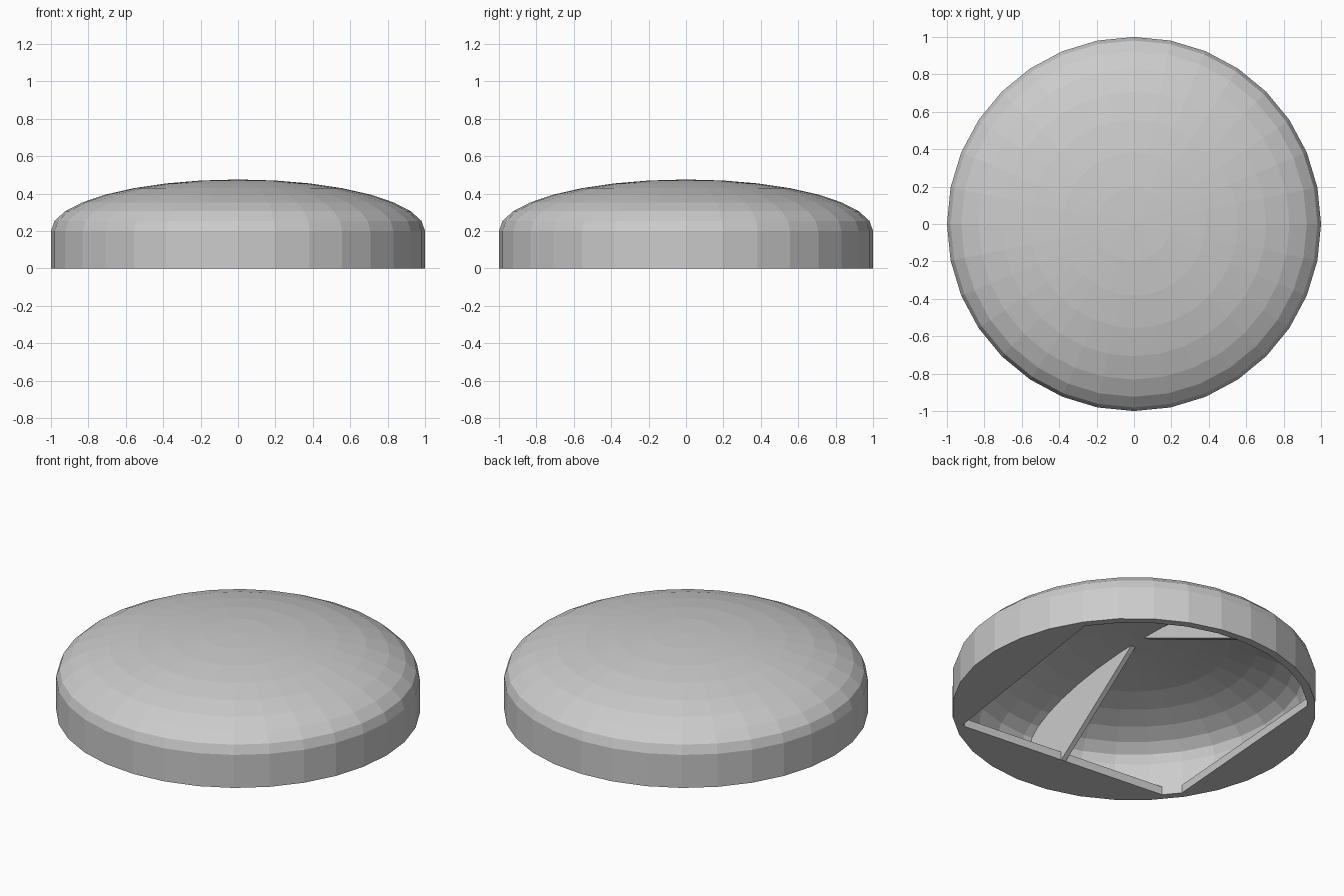
import bpy, bmesh
from math import sin, cos, pi, radians

cube = bpy.data.objects.get("Cube")
if cube:
    bpy.data.objects.remove(cube, do_unlink=True)

grey = bpy.data.materials.new("plain grey")
grey.use_nodes = True
colour = (0.6, 0.6, 0.6, 1)
grey.diffuse_color = colour
grey.node_tree.nodes["Principled BSDF"].inputs["Base Color"].default_value = colour

SIDES = 32
RINGS = 8
BASE = 0.2      # height of the straight wall
RISE = 0.275    # height of the dome above the wall
INNER = 0.955   # inside radius


def finish(bm, name):
    bmesh.ops.recalc_face_normals(bm, faces=bm.faces)
    mesh = bpy.data.meshes.new(name)
    bm.to_mesh(mesh)
    bm.free()
    mesh.materials.append(grey)
    obj = bpy.data.objects.new(name, mesh)
    bpy.context.collection.objects.link(obj)
    return obj


def prism(name, points, shift):
    """Extrude a flat outline along shift."""
    bm = bmesh.new()
    face = bm.faces.new([bm.verts.new(p) for p in points])
    new = bmesh.ops.extrude_face_region(bm, geom=[face], use_keep_orig=True)
    verts = [v for v in new["geom"] if isinstance(v, bmesh.types.BMVert)]
    bmesh.ops.translate(bm, verts=verts, vec=shift)
    return finish(bm, name)


def dome_profile(radius, rise):
    steps = [i * pi / 2 / RINGS for i in range(RINGS + 1)]
    return [(radius * sin(a), BASE + rise * cos(a)) for a in steps]


# Hollow dome: outer curve down to the rim, then back up inside
outer = dome_profile(1, RISE) + [(1, 0)]
inner = dome_profile(INNER, RISE - 0.012) + [(INNER, 0)]
bm = bmesh.new()
verts = [bm.verts.new((r, 0, z)) for r, z in outer + inner[::-1]]
edges = [bm.edges.new(pair) for pair in zip(verts, verts[1:])]
bmesh.ops.spin(bm, geom=verts + edges, cent=(0, 0, 0), axis=(0, 0, 1),
               angle=2 * pi, steps=SIDES, use_merge=True)
bmesh.ops.remove_doubles(bm, verts=bm.verts, dist=0.0005)
finish(bm, "dome_shell")

# Flat ledges that close the underside between each chord and the wall
ledges = {"left_ledge": (34, -50.6), "front_ledge": (-50.6, -140),
          "right_ledge": (-145.5, -223)}
for name, (start, end) in ledges.items():
    angles = [radians(start + (end - start) * i / 12) for i in range(13)]
    arc = [(0.962 * cos(a), 0.962 * sin(a), 0) for a in angles]
    prism(name, arc, (0, 0, 0.05))

# Upright ribs under the dome, each with a straight sloping lower edge
for name, side, low, top in (("front_rib", -1, (0.68, 0.0), 0.08),
                             ("back_rib", 1, (0.95, 0.05), 0.02)):
    curve = [(r, z - 0.012) for r, z in dome_profile(0.96, RISE) if r > top]
    outline = [(top, 0.463)] + curve + [(0.96, low[1]), low]
    prism(name, [(-0.05, side * y, z) for y, z in outline], (-0.03, 0, 0))
